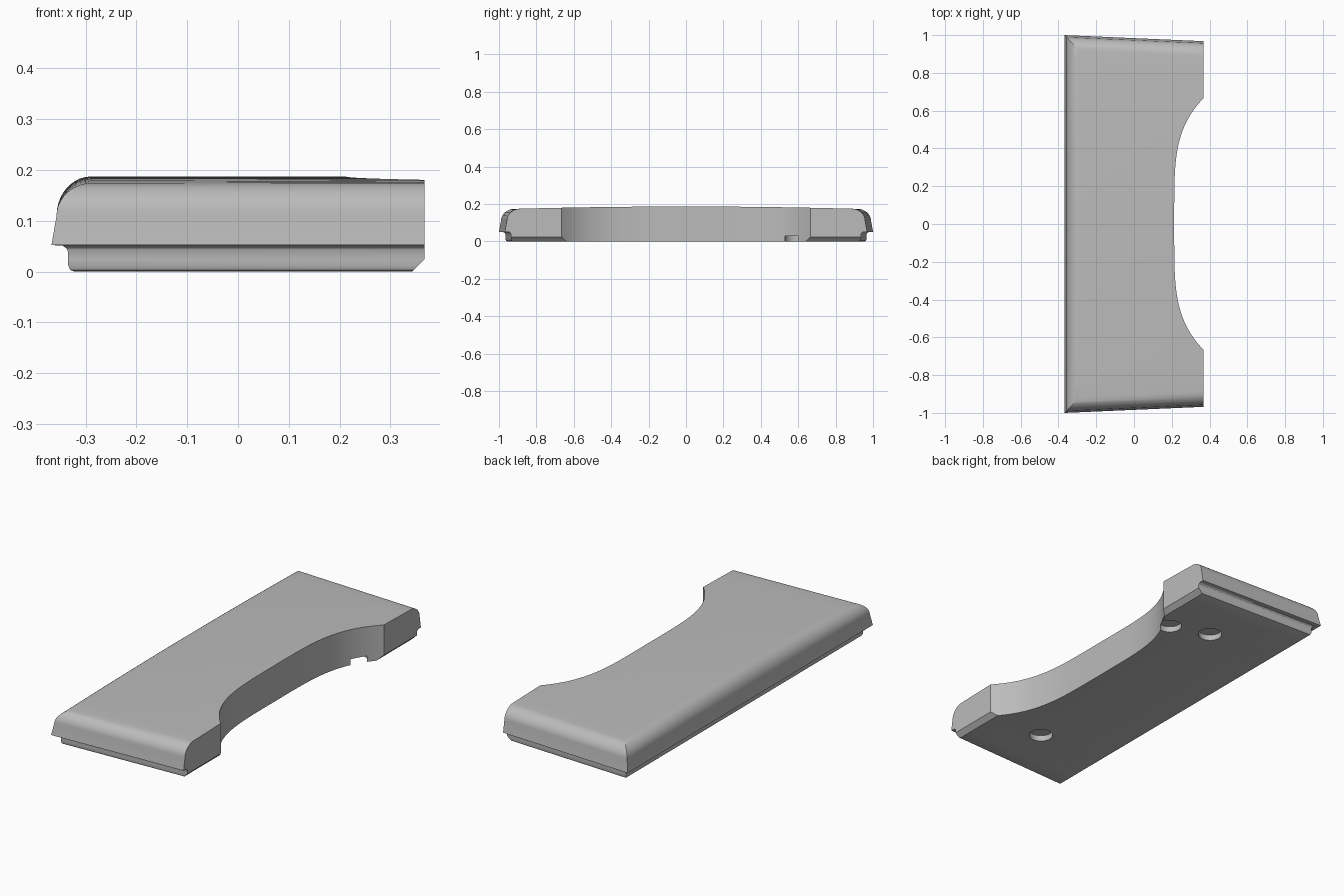
import bpy, bmesh, math

cube = bpy.data.objects.get("Cube")
if cube:
    bpy.data.objects.remove(cube, do_unlink=True)

grey = bpy.data.materials.new("plain grey")
grey.use_nodes = True
COLOUR = (0.5, 0.5, 0.5, 1)
grey.diffuse_color = COLOUR
grey.node_tree.nodes["Principled BSDF"].inputs["Base Color"].default_value = COLOUR

HALF_X = 0.367
TOP = 0.187
STEPS = 24


def add_object(name, bm):
    bmesh.ops.recalc_face_normals(bm, faces=bm.faces)
    mesh = bpy.data.meshes.new(name)
    bm.to_mesh(mesh)
    bm.free()
    mesh.materials.append(grey)
    obj = bpy.data.objects.new(name, mesh)
    bpy.context.collection.objects.link(obj)
    return obj


def half_width(x):
    return 1 - 0.032 * (x + HALF_X) / (2 * HALF_X)


def make_slab():
    # edge profile as (inset, height): rounded foot, cove, lip, rounded shoulder
    profile = [(0.045, 0), (0.037, 0.003), (0.033, 0.012), (0.033, 0.024),
               (0.033, 0.037), (0.030, 0.045), (0.022, 0.051), (0, 0.052)]
    for i in range(11):
        a = math.radians(9 * i)
        profile.append((0.010 + 0.068 * (1 - math.cos(a)), 0.11 + 0.077 * math.sin(a)))

    bm = bmesh.new()
    rings = []
    for inset, z in profile:
        lift = max(0, (z - 0.11) / 0.077)
        sides = []
        for x in (-HALF_X + inset, min(HALF_X, 0.343 + z)):
            row = []
            for i in range(STEPS + 1):
                y = (2 * i / STEPS - 1) * (half_width(x) - inset)
                row.append(bm.verts.new((x, y, z - 0.015 * y * y * lift)))
            sides.append(row)
        rings.append(sides)

    # walls between neighbouring rings
    for lower, upper in zip(rings, rings[1:]):
        loop_a = lower[0] + lower[1][::-1]
        loop_b = upper[0] + upper[1][::-1]
        for i in range(len(loop_a)):
            j = (i + 1) % len(loop_a)
            bm.faces.new((loop_a[i], loop_a[j], loop_b[j], loop_b[i]))

    # crowned top and flat base
    for left, right in (rings[0], rings[-1]):
        for i in range(STEPS):
            bm.faces.new((left[i], left[i + 1], right[i + 1], right[i]))
    return add_object("slab", bm)


def make_scoop_cutter():
    # steep hollow in the right edge, extended past the end of the slab
    bm = bmesh.new()
    outline = []
    for i in range(-30, 31):
        y = 0.70 * i / 30
        outline.append((0.213 + 0.154 * (abs(y) / 0.665) ** 4.2, y))
    outline += [(0.6, 0.70), (0.6, -0.70)]
    base = bm.faces.new([bm.verts.new((x, y, -0.1)) for x, y in outline])
    grown = bmesh.ops.extrude_face_region(bm, geom=[base])
    moved = [v for v in grown["geom"] if isinstance(v, bmesh.types.BMVert)]
    bmesh.ops.translate(bm, verts=moved, vec=(0, 0, 0.5))
    return add_object("scoop_cutter", bm)


def make_hole_cutter(x, y):
    bm = bmesh.new()
    bmesh.ops.create_cone(bm, cap_ends=True, segments=32, radius1=0.058,
                          radius2=0.058, depth=0.1)
    bmesh.ops.translate(bm, verts=bm.verts, vec=(x, y, -0.02))
    return add_object("hole_cutter", bm)


slab = make_slab()
cutters = [make_scoop_cutter()]
for hole in ((0.055, 0.65), (0.055, -0.65), (0.26, 0.585)):
    cutters.append(make_hole_cutter(*hole))

bpy.ops.object.select_all(action='DESELECT')
slab.select_set(True)
bpy.context.view_layer.objects.active = slab
for cutter in cutters:
    cutter.hide_render = True
    mod = slab.modifiers.new("cut", 'BOOLEAN')
    mod.operation = 'DIFFERENCE'
    mod.solver = 'EXACT'
    mod.object = cutter
    bpy.ops.object.modifier_apply(modifier=mod.name)
    bpy.data.objects.remove(cutter, do_unlink=True)
bpy.ops.object.shade_smooth_by_angle(angle=math.radians(30))
